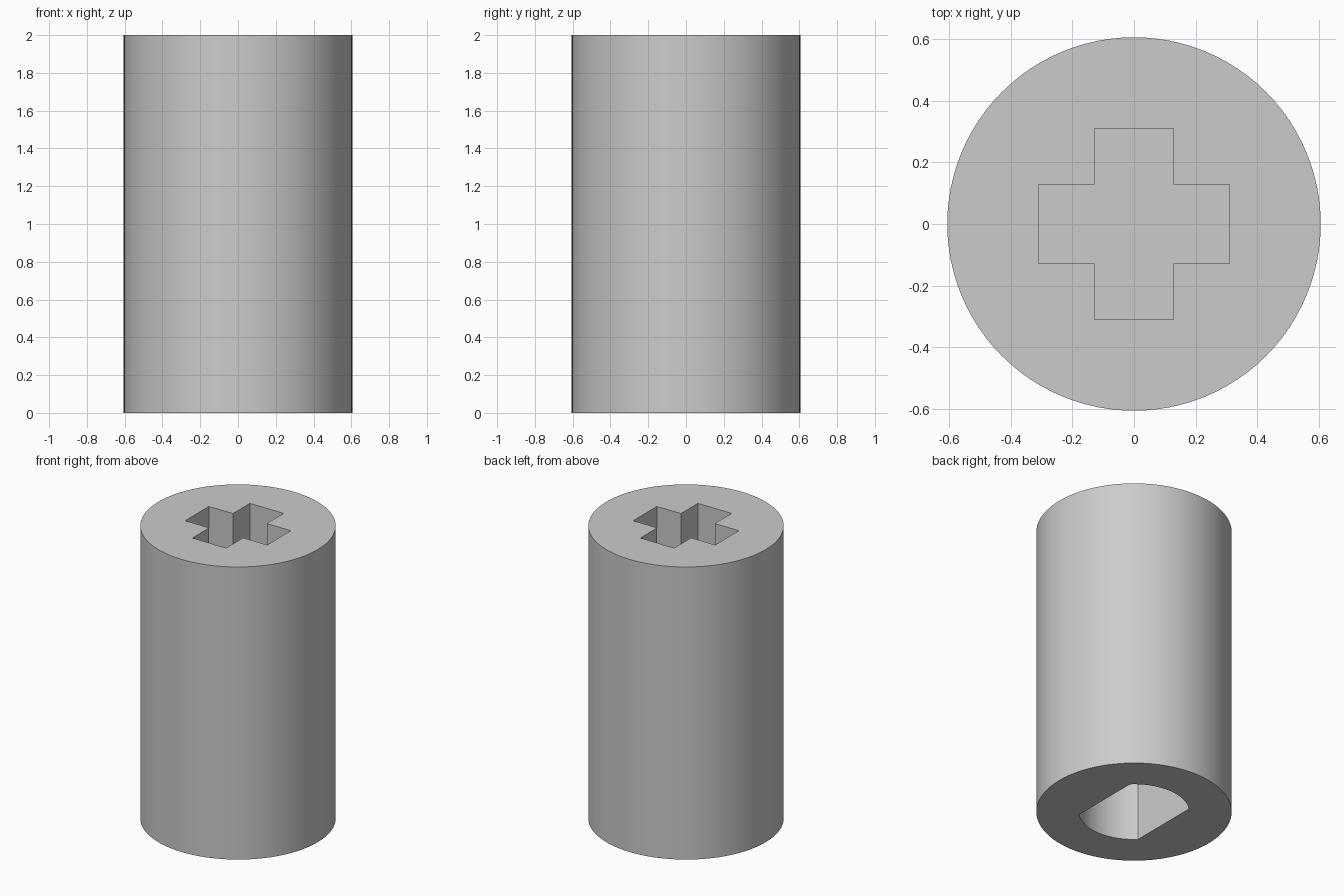
import bpy
import bmesh
from math import asin, cos, sin, pi, radians

cube = bpy.data.objects.get("Cube")
if cube:
    bpy.data.objects.remove(cube, do_unlink=True)

HEIGHT = 2.0
RADIUS = 0.605
SOCKET_DEPTH = 0.94

grey = bpy.data.materials.new("plain grey")
grey.use_nodes = True
grey.diffuse_color = (0.6, 0.6, 0.6, 1)
grey.node_tree.nodes["Principled BSDF"].inputs["Base Color"].default_value = grey.diffuse_color


def arc(radius, start, end, steps):
    """Points along an arc, both ends included."""
    angles = [start + (end - start) * i / steps for i in range(steps + 1)]
    return [(radius * cos(a), radius * sin(a)) for a in angles]


def prism(name, outline, bottom, top):
    """Extrude a closed outline between two heights."""
    bm = bmesh.new()
    base = bm.faces.new([bm.verts.new((x, y, bottom)) for x, y in outline])
    result = bmesh.ops.extrude_face_region(bm, geom=[base])
    moved = [v for v in result["geom"] if isinstance(v, bmesh.types.BMVert)]
    bmesh.ops.translate(bm, verts=moved, vec=(0, 0, top - bottom))
    bmesh.ops.recalc_face_normals(bm, faces=bm.faces)
    mesh = bpy.data.meshes.new(name)
    bm.to_mesh(mesh)
    bm.free()
    mesh.materials.append(grey)
    obj = bpy.data.objects.new(name, mesh)
    bpy.context.collection.objects.link(obj)
    return obj


# Round body of the shaft coupler
body = prism("coupler_body", arc(RADIUS, 0, 2 * pi, 96)[:-1], 0, HEIGHT)

# Cross-shaped socket in the top
half, reach = 0.128, 0.31
quarter = [(reach, -half), (reach, half), (half, half)]
cross = []
for turn in range(4):
    for x, y in quarter:
        for _ in range(turn):
            x, y = -y, x
        cross.append((x, y))
cross_cutter = prism("cross_socket_cutter", cross, HEIGHT - SOCKET_DEPTH, HEIGHT + 0.1)

# Round socket with two flats in the bottom
bore, flat = 0.342, 0.238
side = asin(flat / bore)
far_arc = arc(bore, pi / 2 - side, pi / 2 + side, 24)
double_flat = far_arc + [(-x, -y) for x, y in far_arc]
flat_cutter = prism("flatted_socket_cutter", double_flat, -0.1, SOCKET_DEPTH)

# Cut both sockets, then drop the cutters
bpy.ops.object.select_all(action="DESELECT")
bpy.context.view_layer.objects.active = body
body.select_set(True)
for cutter in (cross_cutter, flat_cutter):
    cutter.hide_render = True
    cut = body.modifiers.new("socket", "BOOLEAN")
    cut.operation = "DIFFERENCE"
    cut.solver = "EXACT"
    cut.object = cutter
    bpy.ops.object.modifier_apply(modifier=cut.name)
    bpy.data.objects.remove(cutter, do_unlink=True)

bpy.ops.object.shade_smooth_by_angle(angle=radians(30))
